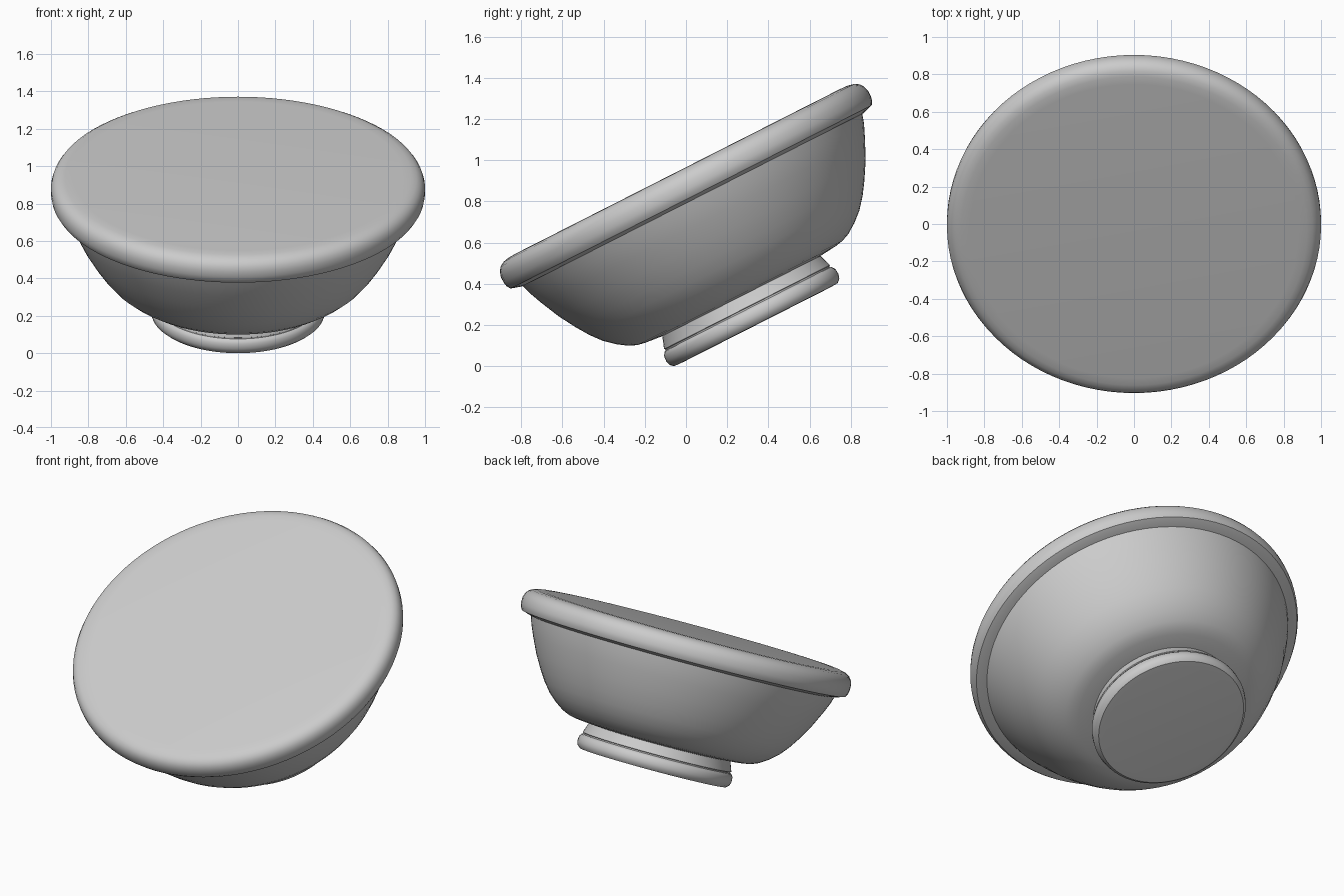
import bpy, bmesh, math
from mathutils import Matrix, Vector

if "Cube" in bpy.data.objects:
    bpy.data.objects.remove(bpy.data.objects["Cube"])

TILT = Matrix.Rotation(math.radians(26.9), 4, 'X')
parts = []


def lathe(name, profile, steps=96):
    """Spin an (r, z) profile around z, then tilt the result about x."""
    bm = bmesh.new()
    vs = [bm.verts.new((r, 0, z)) for r, z in profile]
    es = [bm.edges.new(p) for p in zip(vs, vs[1:])]
    bmesh.ops.spin(bm, geom=vs + es, cent=(0, 0, 0), axis=(0, 0, 1),
                   angle=math.tau, steps=steps)
    bmesh.ops.remove_doubles(bm, verts=bm.verts, dist=1e-5)
    bmesh.ops.recalc_face_normals(bm, faces=bm.faces)
    bm.transform(TILT)
    me = bpy.data.meshes.new(name)
    bm.to_mesh(me)
    bm.free()
    ob = bpy.data.objects.new(name, me)
    bpy.context.collection.objects.link(ob)
    parts.append(ob)


# Foot: rounded base ring, thin groove, tapered neck
lathe("foot", [(0, .03), (.40, .03), (.445, .032), (.462, .047), (.469, .07),
               (.467, .098), (.455, .115), (.447, .118), (.447, .125),
               (.452, .128), (.44, .16), (.427, .20), (0, .20)])

# Bowl body
lathe("bowl", [(0, .188), (.43, .188), (.52, .197), (.56, .205), (.60, .222),
               (.65, .256), (.70, .300), (.745, .355), (.785, .415),
               (.835, .50), (.88, .595), (.91, .665), (.93, .73), (0, .73)])

# Lid with rounded rim and chamfered underside
lathe("lid", [(0, .712), (.93, .712), (.984, .728), (.996, .748), (1, .77),
              (1, .80), (.992, .825), (.978, .845), (.955, .859),
              (.925, .866), (.88, .868), (0, .868)])

# Centre the whole in y and stand it on the ground
pts = [v.co for o in parts for v in o.data.vertices]
ys = [p.y for p in pts]
shift = Vector((0, -(min(ys) + max(ys)) / 2, -min(p.z for p in pts)))
for o in parts:
    o.data.transform(Matrix.Translation(shift))
    o.select_set(True)
bpy.context.view_layer.objects.active = parts[0]
bpy.ops.object.shade_smooth_by_angle(angle=math.radians(35))
